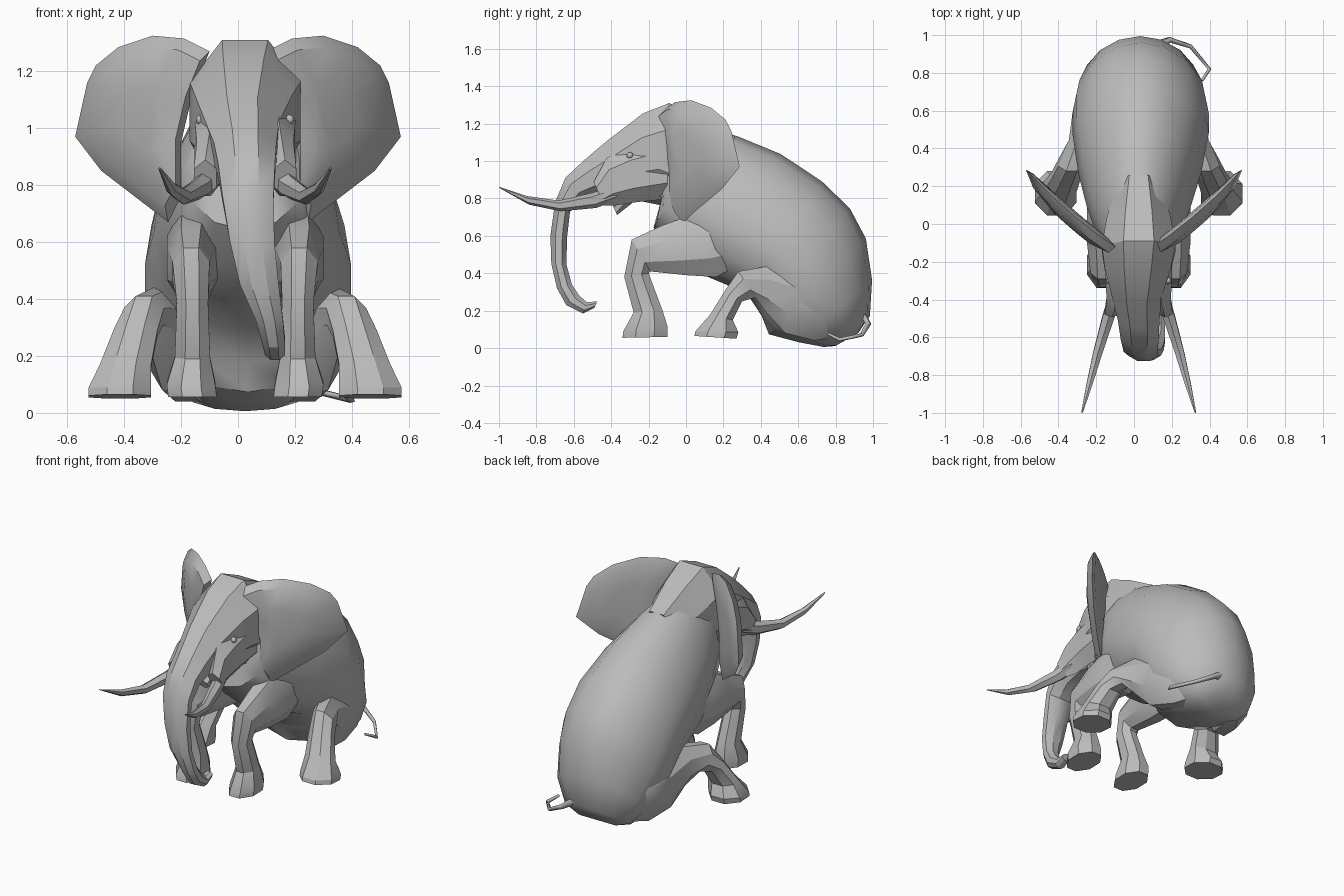
import bpy, bmesh, math
from mathutils import Vector

cube = bpy.data.objects.get("Cube")
if cube:
    bpy.data.objects.remove(cube, do_unlink=True)

CX = 0.025  # centre line of the animal

hide = bpy.data.materials.new("grey hide")
hide.use_nodes = True
hide.diffuse_color = (0.5, 0.5, 0.5, 1)
hide.node_tree.nodes["Principled BSDF"].inputs["Base Color"].default_value = (0.5, 0.5, 0.5, 1)


def finish(name, bm, angle):
    bmesh.ops.recalc_face_normals(bm, faces=bm.faces[:])
    mesh = bpy.data.meshes.new(name)
    bm.to_mesh(mesh)
    bm.free()
    mesh.materials.append(hide)
    obj = bpy.data.objects.new(name, mesh)
    bpy.context.collection.objects.link(obj)
    bpy.ops.object.select_all(action="DESELECT")
    obj.select_set(True)
    bpy.context.view_layer.objects.active = obj
    bpy.ops.object.shade_smooth_by_angle(angle=math.radians(angle))


def bridge(bm, a, b):
    n = len(a)
    for i in range(n):
        bm.faces.new((a[i], a[(i + 1) % n], b[(i + 1) % n], b[i]))


def loft(name, rings, sides=8, side=1, angle=30, pear=0):
    """Each ring: upper y, z, lower y, z, sideways offset, half width.
    pear widens the lower part of every ring and narrows the upper part."""
    bm = bmesh.new()
    grow = 1 / math.cos(math.pi / sides)
    loops = []
    for y1, z1, y2, z2, x, w in rings:
        loop = []
        for i in range(sides):
            a = 2 * math.pi * (i + 0.5) / sides
            c, s = math.cos(a) * grow, math.sin(a) * grow
            loop.append(bm.verts.new((CX + side * (x + w * c * (1 - pear * s)),
                                      (y1 + y2) / 2 + (y1 - y2) / 2 * s,
                                      (z1 + z2) / 2 + (z1 - z2) / 2 * s)))
        loops.append(loop)
    for a, b in zip(loops, loops[1:]):
        bridge(bm, a, b)
    bm.faces.new(loops[0])
    bm.faces.new(loops[-1])
    finish(name, bm, angle)


# Torso, from neck back and down to the seated rump
loft("body", [
    (-0.05, 1.19, -0.14, 0.76, 0, 0.16),
    (0.12, 1.17, -0.17, 0.65, 0, 0.215),
    (0.27, 1.125, -0.03, 0.50, 0, 0.265),
    (0.50, 1.03, 0.12, 0.39, 0.005, 0.315),
    (0.72, 0.885, 0.33, 0.30, 0.01, 0.35),
    (0.87, 0.74, 0.41, 0.18, 0.01, 0.35),
    (0.955, 0.58, 0.45, 0.08, 0.01, 0.335),
    (0.99, 0.36, 0.61, 0.035, 0.008, 0.29),
    (0.98, 0.17, 0.74, 0.008, 0, 0.21),
    (0.92, 0.08, 0.80, 0.012, 0, 0.12),
], sides=14, angle=40, pear=0.14)

# Head flowing into the trunk
loft("head_and_trunk", [
    (0.26, 1.13, 0.10, 0.76, 0, 0.12),
    (0.07, 1.24, -0.06, 0.77, 0, 0.17),
    (-0.09, 1.31, -0.17, 0.81, 0, 0.195),
    (-0.23, 1.255, -0.25, 0.81, -0.005, 0.175),
    (-0.42, 1.11, -0.32, 0.82, -0.01, 0.13),
    (-0.55, 1.00, -0.42, 0.83, 0, 0.11),
    (-0.645, 0.91, -0.54, 0.80, 0.005, 0.10),
    (-0.70, 0.78, -0.62, 0.73, 0.01, 0.09),
    (-0.725, 0.60, -0.635, 0.60, 0.025, 0.078),
    (-0.72, 0.45, -0.64, 0.45, 0.05, 0.068),
    (-0.69, 0.32, -0.61, 0.34, 0.085, 0.048),
    (-0.64, 0.23, -0.57, 0.28, 0.10, 0.04),
    (-0.55, 0.185, -0.53, 0.245, 0.105, 0.035),
    (-0.49, 0.215, -0.475, 0.25, 0.105, 0.028),
])

# Pointed lower lip
loft("lower_jaw", [
    (-0.12, 0.94, -0.10, 0.77, 0, 0.13),
    (-0.30, 0.92, -0.27, 0.80, 0, 0.085),
    (-0.39, 0.76, -0.37, 0.715, 0, 0.03),
], sides=6)

# Ear outline: sideways position and height
EAR = [(0.10, 1.27), (0.19, 1.315), (0.30, 1.325), (0.42, 1.285), (0.50, 1.22),
       (0.53, 1.16), (0.572, 0.97), (0.48, 0.85), (0.33, 0.735), (0.245, 0.67),
       (0.20, 0.76), (0.20, 0.95), (0.16, 1.12)]


def ear(name, side):
    """Swept-back flap, padded towards the front."""
    bm = bmesh.new()
    mx = sum(p[0] for p in EAR) / len(EAR)
    mz = sum(p[1] for p in EAR) / len(EAR)

    def ring(scale, push):
        loop = []
        for px, pz in EAR:
            x, z = mx + (px - mx) * scale, mz + (pz - mz) * scale
            d = x - 0.1
            sweep = -0.12 + 0.65 * d + 0.45 * d * d
            loop.append(bm.verts.new((side * x, sweep + push, z)))
        return loop
    front, rim, back = ring(0.85, -0.055), ring(1, 0), ring(0.85, 0.02)
    core = [ring(0.4, -0.08), ring(0.4, 0.03)]
    for a, b in ((core[0], front), (front, rim), (rim, back), (back, core[1])):
        bridge(bm, a, b)
    for loop in core:
        bm.faces.new(loop)
    finish(name, bm, 35)


for label, s in (("left", 1), ("right", -1)):
    ear(label + "_ear", s)
    # Tusk and the cheek it grows from
    loft(label + "_tusk", [
        (-0.36, 0.87, -0.36, 0.80, 0.12, 0.035),
        (-0.50, 0.825, -0.48, 0.755, 0.16, 0.032),
        (-0.68, 0.785, -0.67, 0.735, 0.215, 0.025),
        (-0.85, 0.81, -0.84, 0.77, 0.26, 0.016),
        (-1.00, 0.862, -0.995, 0.855, 0.30, 0.004),
    ], sides=6, side=s)
    loft(label + "_cheek", [
        (-0.10, 1.12, -0.10, 0.82, 0.10, 0.08),
        (-0.30, 1.06, -0.27, 0.80, 0.115, 0.06),
        (-0.42, 1.00, -0.38, 0.78, 0.12, 0.05),
        (-0.49, 0.88, -0.44, 0.77, 0.14, 0.04),
    ], sides=6, side=s)
    # Small sunken eye
    bm = bmesh.new()
    bmesh.ops.create_uvsphere(bm, u_segments=8, v_segments=6, radius=0.018)
    bmesh.ops.translate(bm, verts=bm.verts[:], vec=Vector((CX + s * 0.155, -0.30, 1.03)))
    finish(label + "_eye", bm, 60)
    # Bent front leg, sole to shoulder
    loft(label + "_front_leg", [
        (-0.34, 0.055, -0.10, 0.06, 0.185, 0.085),
        (-0.335, 0.09, -0.10, 0.12, 0.19, 0.085),
        (-0.28, 0.19, -0.125, 0.20, 0.185, 0.062),
        (-0.33, 0.38, -0.20, 0.40, 0.185, 0.055),
        (-0.29, 0.58, -0.19, 0.41, 0.19, 0.065),
        (-0.13, 0.655, 0.00, 0.39, 0.19, 0.085),
        (0.05, 0.72, 0.16, 0.38, 0.18, 0.095),
        (0.26, 0.70, 0.26, 0.43, 0.17, 0.090),
    ], side=s)
    # Splayed hind leg, sole to thigh, ending in the buttock
    loft(label + "_hind_leg", [
        (0.045, 0.065, 0.27, 0.05, 0.44, 0.11),
        (0.05, 0.09, 0.28, 0.085, 0.44, 0.11),
        (0.13, 0.18, 0.25, 0.15, 0.42, 0.09),
        (0.21, 0.31, 0.30, 0.25, 0.385, 0.077),
        (0.28, 0.41, 0.37, 0.27, 0.355, 0.070),
        (0.45, 0.44, 0.43, 0.19, 0.29, 0.080),
        (0.62, 0.42, 0.53, 0.08, 0.25, 0.100),
        (0.80, 0.38, 0.69, 0.04, 0.20, 0.110),
        (0.90, 0.28, 0.80, 0.06, 0.14, 0.090),
    ], side=s)

# Thin tail, thicker at its root, curling round to one side
curve = bpy.data.curves.new("tail", "CURVE")
curve.dimensions = "3D"
curve.bevel_depth = 0.012
curve.bevel_resolution = 0
curve.use_fill_caps = True
path = [(0.08, 0.93, 0.20, 2.4), (0.19, 0.975, 0.13, 1.3), (0.30, 0.94, 0.07, 1),
        (0.40, 0.82, 0.045, 1), (0.36, 0.76, 0.075, 0.7)]
spline = curve.splines.new("POLY")
spline.points.add(len(path) - 1)
for point, (x, y, z, r) in zip(spline.points, path):
    point.co = (x, y, z, 1)
    point.radius = r
tail = bpy.data.objects.new("tail", curve)
bpy.context.collection.objects.link(tail)
curve.materials.append(hide)
bpy.ops.object.select_all(action="DESELECT")
tail.select_set(True)
bpy.context.view_layer.objects.active = tail
bpy.ops.object.convert(target="MESH")
